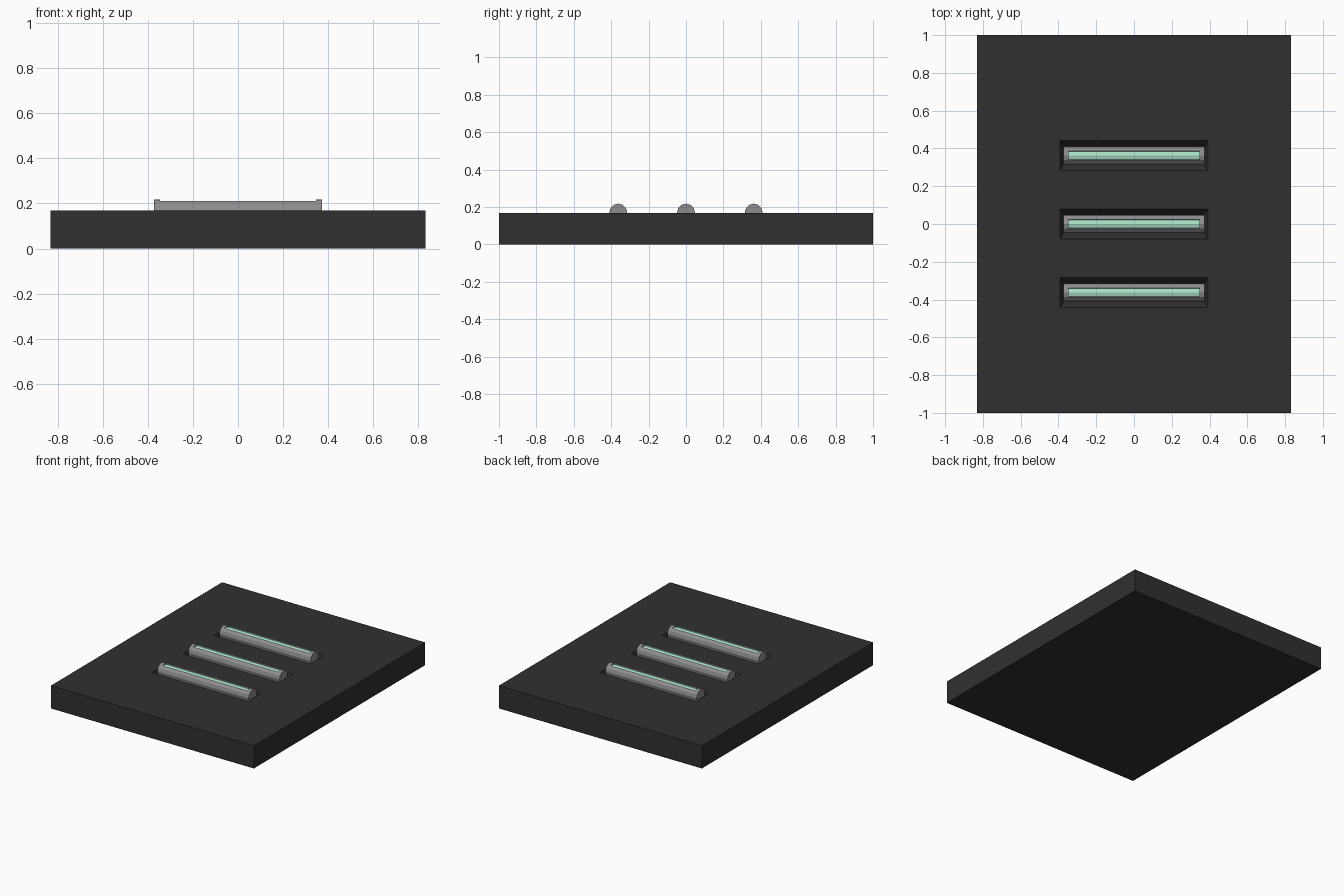
import bpy, bmesh, math

if "Cube" in bpy.data.objects:
    bpy.data.objects.remove(bpy.data.objects["Cube"])

W, L, TOP = 0.83, 1.0, 0.168        # slab half width, half length, height
ROWS = (-0.362, 0.0, 0.362)         # lamp positions along y
RX, RY = 0.393, 0.08                # recess half size at the surface
FX, FY, DEPTH = 0.373, 0.048, 0.048 # recess half size at its floor, and depth
R, SIDES, CAP = 0.048, 12, 0.027    # tube radius, sides, end cap length


def material(name, rgb):
    m = bpy.data.materials.new(name)
    m.diffuse_color = (*rgb, 1)
    m.use_nodes = True
    m.node_tree.nodes["Principled BSDF"].inputs["Base Color"].default_value = m.diffuse_color
    return m


dark = material("dark_panel", (0.03, 0.03, 0.03))
grey = material("grey_metal", (0.27, 0.27, 0.27))
mint = material("mint_glow", (0.40, 0.75, 0.56))


def finish(name, bm, mats):
    bmesh.ops.recalc_face_normals(bm, faces=bm.faces)
    me = bpy.data.meshes.new(name)
    bm.to_mesh(me)
    bm.free()
    for m in mats:
        me.materials.append(m)
    ob = bpy.data.objects.new(name, me)
    bpy.context.collection.objects.link(ob)
    return ob


# slab: top grid with three sloped recesses, walls pulled down, closed base
bm = bmesh.new()
xs = [-W, -RX, RX, W]
ys = [-L] + [y + s * RY for y in ROWS for s in (-1, 1)] + [L]
grid = [[bm.verts.new((x, y, TOP)) for x in xs] for y in ys]
for j in range(len(ys) - 1):
    for i in range(3):
        rim = [grid[j][i], grid[j][i + 1], grid[j + 1][i + 1], grid[j + 1][i]]
        if i == 1 and j % 2 == 1:
            yc = ROWS[j // 2]
            floor = [bm.verts.new((sx * FX, yc + sy * FY, TOP - DEPTH))
                     for sx, sy in ((-1, -1), (1, -1), (1, 1), (-1, 1))]
            bm.faces.new(floor)
            for k in range(4):
                n = (k + 1) % 4
                bm.faces.new((rim[k], rim[n], floor[n], floor[k]))
        else:
            bm.faces.new(rim)
edges = [e for e in bm.edges if e.is_boundary]
ext = bmesh.ops.extrude_edge_only(bm, edges=edges)["geom"]
for v in ext:
    if isinstance(v, bmesh.types.BMVert):
        v.co.z = 0
bmesh.ops.contextual_create(bm, geom=[e for e in ext if isinstance(e, bmesh.types.BMEdge)])
finish("slab", bm, [dark])


# lamp: twelve-sided tube with end caps and a sunken glowing strip on top
def lamp(name, yc):
    bm = bmesh.new()
    rings = []
    for x in (-FX, CAP - FX, FX - CAP, FX):
        rings.append([bm.verts.new((x, R * math.sin(a), R * math.cos(a)))
                      for a in (2 * math.pi * k / SIDES for k in range(SIDES))])
    strip = []
    for j in range(3):
        for k in range(SIDES):
            n = (k + 1) % SIDES
            f = bm.faces.new((rings[j][k], rings[j][n], rings[j + 1][n], rings[j + 1][k]))
            if j == 1 and k in (0, SIDES - 1):
                strip.append(f)
    bm.faces.new(rings[0])
    bm.faces.new(rings[3])
    bmesh.ops.recalc_face_normals(bm, faces=bm.faces)
    bmesh.ops.inset_region(bm, faces=strip, thickness=0.0005, depth=-0.008,
                           use_even_offset=True)
    for f in strip:
        f.material_index = 1
    ob = finish(name, bm, [grey, mint])
    ob.location = (0, yc, TOP + 0.002)


for name, y in zip(("front_lamp", "middle_lamp", "back_lamp"), ROWS):
    lamp(name, y)
